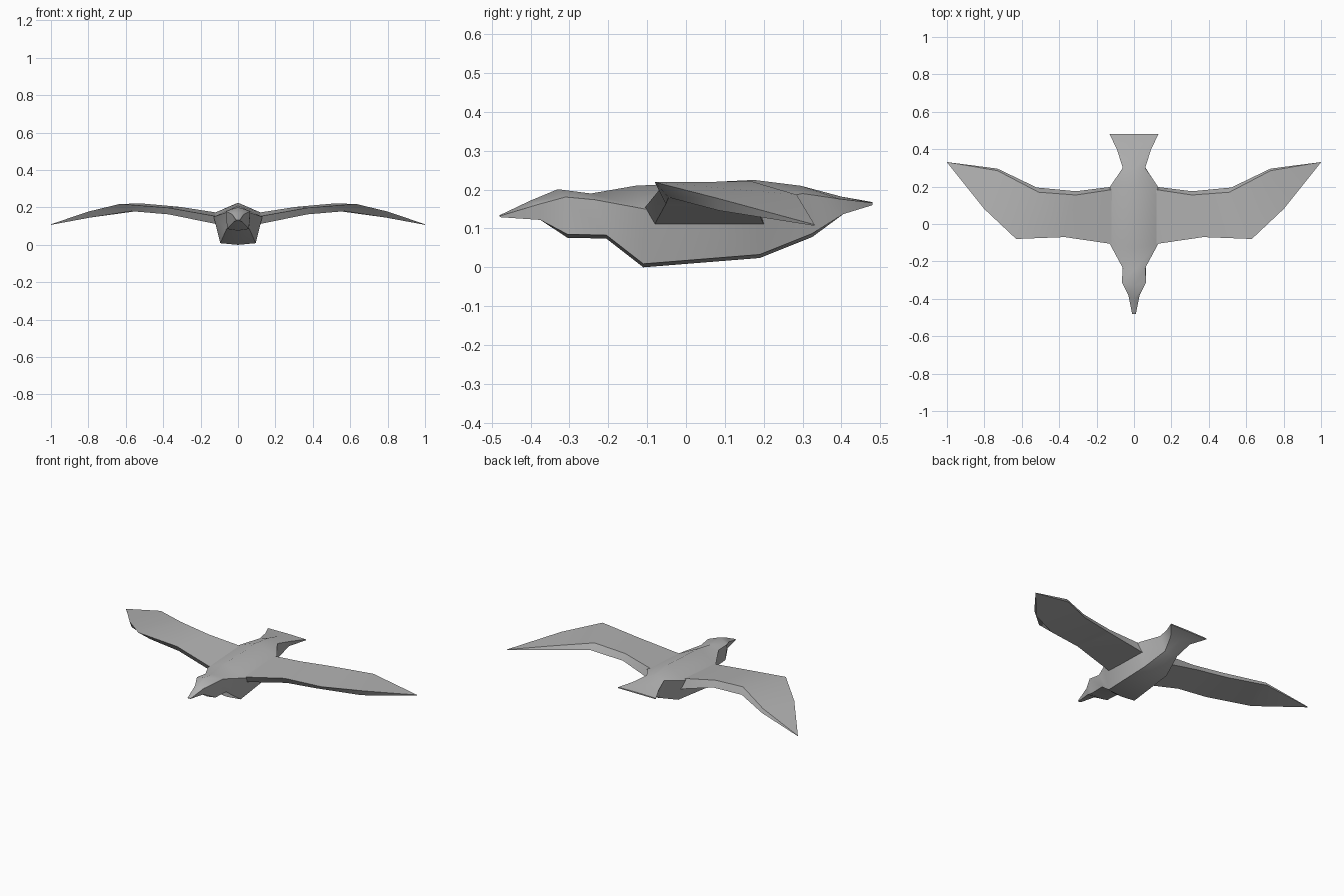
import bpy, bmesh

if "Cube" in bpy.data.objects:
    bpy.data.objects.remove(bpy.data.objects["Cube"])

# Dark grey plumage
plumage = bpy.data.materials.new("plumage_grey")
plumage.diffuse_color = (.45, .45, .45, 1)
plumage.use_nodes = True
plumage.node_tree.nodes["Principled BSDF"].inputs["Base Color"].default_value = plumage.diffuse_color


def loft(name, rings, angle):
    """Skin closed rings of equal size into a capped, softly shaded mesh."""
    bm = bmesh.new()
    loops = [[bm.verts.new(p) for p in ring] for ring in rings]
    n = len(loops[0])
    for a, b in zip(loops, loops[1:]):
        for i in range(n):
            j = (i + 1) % n
            bm.faces.new((a[i], a[j], b[j], b[i]))
    bm.faces.new(loops[0])
    bm.faces.new(loops[-1])
    bmesh.ops.remove_doubles(bm, verts=bm.verts, dist=0.0005)
    bmesh.ops.recalc_face_normals(bm, faces=bm.faces)
    me = bpy.data.meshes.new(name)
    bm.to_mesh(me)
    bm.free()
    me.materials.append(plumage)
    ob = bpy.data.objects.new(name, me)
    bpy.context.collection.objects.link(ob)
    bpy.ops.object.select_all(action='DESELECT')
    ob.select_set(True)
    bpy.context.view_layer.objects.active = ob
    bpy.ops.object.shade_smooth_by_angle(angle=angle)
    return ob


# Body with beak, head and tail: ridge (y, z), side (x, y, z), belly (x, y, z)
sections = [
    ((-.48, .134), (.01, -.48, .132), (.008, -.478, .129)),
    ((-.40, .172), (.03, -.38, .162), (.024, -.375, .122)),
    ((-.33, .201), (.065, -.31, .181), (.058, -.305, .085)),
    ((-.245, .19), (.06, -.235, .174), (.062, -.205, .083)),
    ((-.13, .21), (.13, -.105, .15), (.095, -.11, .009)),
    ((.175, .225), (.128, .20, .17), (.08, .19, .033)),
    ((.295, .21), (.06, .30, .19), (.045, .325, .087)),
    ((.40, .182), (.09, .395, .176), (.07, .405, .137)),
    ((.48, .168), (.13, .48, .166), (.13, .48, .16)),
]
rings = []
for (ty, tz), (sx, sy, sz), (bx, by, bz) in sections:
    keel = bz - (.009 if -.35 < by < .35 else 0)
    rings.append([(0, ty, tz), (sx, sy, sz), (bx, by, bz),
                  (0, by, keel), (-bx, by, bz), (-sx, sy, sz)])
loft("bird_body", rings, 1.0)

# Wings: leading top, trailing top, trailing bottom, leading bottom
wing = [
    [(.08, -.105, .15), (.08, .19, .165), (.08, .205, .11), (.08, -.08, .11)],
    [(.13, -.105, .155), (.11, .185, .172), (.11, .20, .112), (.12, -.08, .112)],
    [(.37, -.07, .198), (.31, .155, .203), (.31, .175, .165), (.37, -.052, .163)],
    [(.63, -.08, .219), (.51, .17, .221), (.52, .195, .183), (.57, -.045, .18)],
    [(.80, .08, .178), (.73, .285, .187), (.73, .296, .165), (.79, .085, .146)],
    [(1.0, .33, .11), (.999, .331, .11), (.999, .331, .107), (1.0, .33, .107)],
]
for side, label in ((1, "left"), (-1, "right")):
    loft(label + "_wing", [[(side * x, y, z) for x, y, z in r] for r in wing], 0.6)
